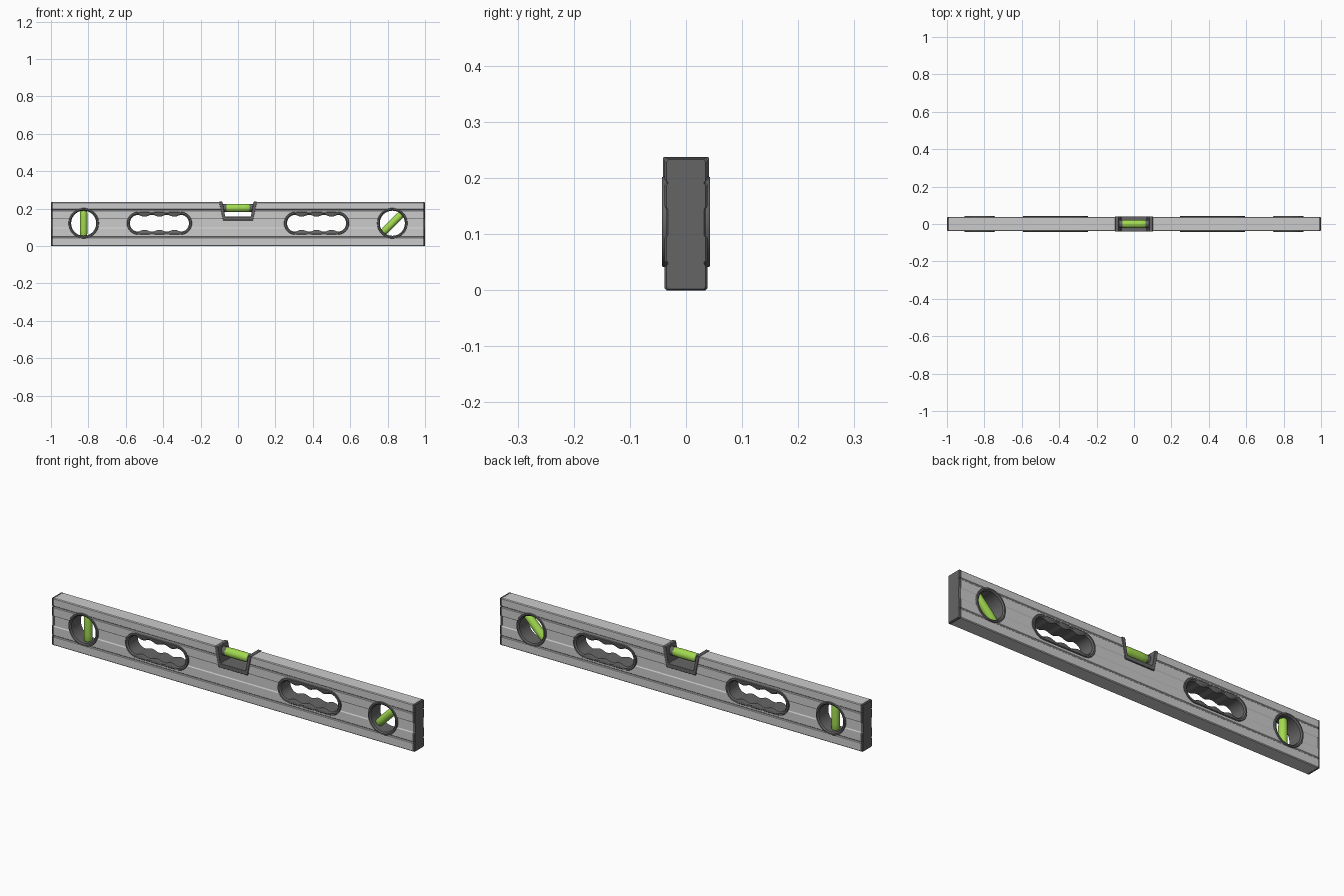
import bpy, math
from math import pi, cos, sin
from mathutils import Matrix

if "Cube" in bpy.data.objects:
    bpy.data.objects.remove(bpy.data.objects["Cube"])


def material(name, rgb):
    m = bpy.data.materials.new(name)
    m.diffuse_color = (*rgb, 1)
    m.use_nodes = True
    m.node_tree.nodes["Principled BSDF"].inputs["Base Color"].default_value = m.diffuse_color
    return m


DARK = material("dark_plastic", (0.13, 0.13, 0.13))
GREEN = material("green_fluid", (0.36, 0.7, 0.08))


def loft(name, loops, mat=None, cyclic=False, angle=35):
    """Skin equal-length closed loops; cap the ends unless cyclic."""
    n, k = len(loops[0]), len(loops)
    faces = [(i * n + j, i * n + (j + 1) % n,
              (i + 1) % k * n + (j + 1) % n, (i + 1) % k * n + j)
             for i in range(k if cyclic else k - 1) for j in range(n)]
    if not cyclic:
        faces += [tuple(range(n))[::-1], tuple(range((k - 1) * n, k * n))]
    me = bpy.data.meshes.new(name)
    me.from_pydata([p for l in loops for p in l], [], faces)
    ob = bpy.data.objects.new(name, me)
    bpy.context.collection.objects.link(ob)
    activate(ob)
    bpy.ops.object.mode_set(mode='EDIT')
    bpy.ops.mesh.select_all(action='SELECT')
    bpy.ops.mesh.normals_make_consistent(inside=False)
    bpy.ops.object.mode_set(mode='OBJECT')
    bpy.ops.object.shade_smooth_by_angle(angle=math.radians(angle))
    if mat:
        me.materials.append(mat)
    return ob


def activate(ob):
    bpy.ops.object.select_all(action='DESELECT')
    ob.select_set(True)
    bpy.context.view_layer.objects.active = ob


def at_y(outline, y):
    return [(x, y, z) for x, z in outline]


def blend(a, b, t):
    return [(p[0] + (q[0] - p[0]) * t, p[1] + (q[1] - p[1]) * t) for p, q in zip(a, b)]


def circle(cx, r, n=48):
    return [(cx + r * cos(2 * pi * i / n), ZC + r * sin(2 * pi * i / n)) for i in range(n)]


def slot(cx, r, wave=0.0, half=0.113, n=40, arc=16):
    """Stadium outline; wave pinches the straight sides between the fingers."""
    pts = []
    for s in (1, -1):
        for i in range(arc):
            a = -pi / 2 + pi * i / arc
            pts.append((cx + s * (half + r * cos(a)), ZC + s * r * sin(a)))
        for i in range(n):
            x = half - 2 * half * i / n
            h = r - wave * cos(pi * x / 0.08) ** 2
            pts.append((cx + s * x, ZC + s * h))
    return pts


def cut(ob, outline):
    c = loft("cutter", [at_y(outline, -0.1), at_y(outline, 0.1)])
    c.hide_render = True
    mod = ob.modifiers.new("cut", 'BOOLEAN')
    mod.object, mod.solver = c, 'EXACT'
    activate(ob)
    bpy.ops.object.modifier_apply(modifier=mod.name)
    bpy.data.objects.remove(c)


def liner(name, outer, inner):
    """Raised rim on both faces with a sleeve through the body."""
    secs = [(0, 0.034), (0, 0.040), (0.12, 0.0425), (0.6, 0.0425), (1, 0.037)]
    secs = [(t, -y) for t, y in secs] + [(t, y) for t, y in reversed(secs)]
    return loft(name, [at_y(blend(outer, inner, t), y) for t, y in secs], DARK, True)


def vial(name, x, z, length, r, tilt):
    """Slightly barrelled tube; tilt turns it in the xz plane."""
    prof = [(-0.5, 0.85), (-0.47, 0.94), (-0.25, 0.99), (0, 1),
            (0.25, 0.99), (0.47, 0.94), (0.5, 0.85)]
    loops = [[(t * length, r * s * cos(a), r * s * sin(a))
              for a in (2 * pi * i / 32 for i in range(32))] for t, s in prof]
    ob = loft(name, loops, GREEN)
    ob.data.transform(Matrix.Translation((x, 0, z)) @ Matrix.Rotation(-tilt, 4, 'Y'))
    return ob


ZC, H = 0.122, 0.235

# Extruded aluminium body with grooved sides
side = [(0.034, 0), (0.0375, 0.0035), (0.0375, 0.042), (0.0345, 0.045), (0.0345, 0.048),
        (0.0375, 0.051), (0.0375, 0.093), (0.0345, 0.098), (0.0345, 0.144),
        (0.0375, 0.149), (0.0375, 0.188), (0.0345, 0.191), (0.0345, 0.194),
        (0.0375, 0.197), (0.0375, 0.2315), (0.034, 0.235)]
section = side + [(-y, z) for y, z in reversed(side)]


def along_x(x, s=1.0):
    return [(x, y * s, H / 2 + (z - H / 2) * (1 - (1 - s) * 0.3)) for y, z in section]


body = loft("body", [along_x(-0.99), along_x(0.99)])
for sx in (-1, 1):
    cut(body, circle(sx * 0.825, 0.076))
    cut(body, slot(sx * 0.42, 0.056))
cut(body, [(-0.096, 0.25), (-0.077, 0.14), (0.077, 0.14), (0.096, 0.25)])
activate(body)
bpy.ops.object.shade_smooth_by_angle(angle=math.radians(30))

for sx, label in ((-1, "left"), (1, "right")):
    # End cap
    loft(label + "_end_cap", [along_x(sx * 0.988, 1.01), along_x(sx * 0.996, 1.01),
                              along_x(sx * 1.0, 0.93)], DARK, angle=25)
    # Round vial window and finger-grip handle
    liner(label + "_vial_ring", circle(sx * 0.825, 0.081), circle(sx * 0.825, 0.067))
    liner(label + "_handle_grip", slot(sx * 0.42, 0.061), slot(sx * 0.42, 0.045, 0.010))
vial("plumb_vial", -0.825, ZC, 0.136, 0.02, pi / 2)
vial("angle_vial", 0.825, ZC, 0.136, 0.02, pi / 4)

# Centre notch holder and level vial
half = [(0.08, 0.137), (0.101, 0.237), (0.083, 0.237), (0.069, 0.157)]
cradle_outline = half + [(-x, z) for x, z in reversed(half)]
cradle = loft("centre_cradle", [at_y(cradle_outline, -0.041), at_y(cradle_outline, 0.041)], DARK)
bev = cradle.modifiers.new("bevel", 'BEVEL')
bev.width, bev.segments = 0.002, 2
vial("level_vial", 0, 0.204, 0.13, 0.022, 0)
for sx, label in ((-1, "left"), (1, "right")):
    stub = [[(sx * x, 0.021 * cos(2 * pi * i / 32), 0.204 + 0.021 * sin(2 * pi * i / 32))
             for i in range(32)] for x in (0.061, 0.084)]
    loft(label + "_vial_socket", stub, DARK)
